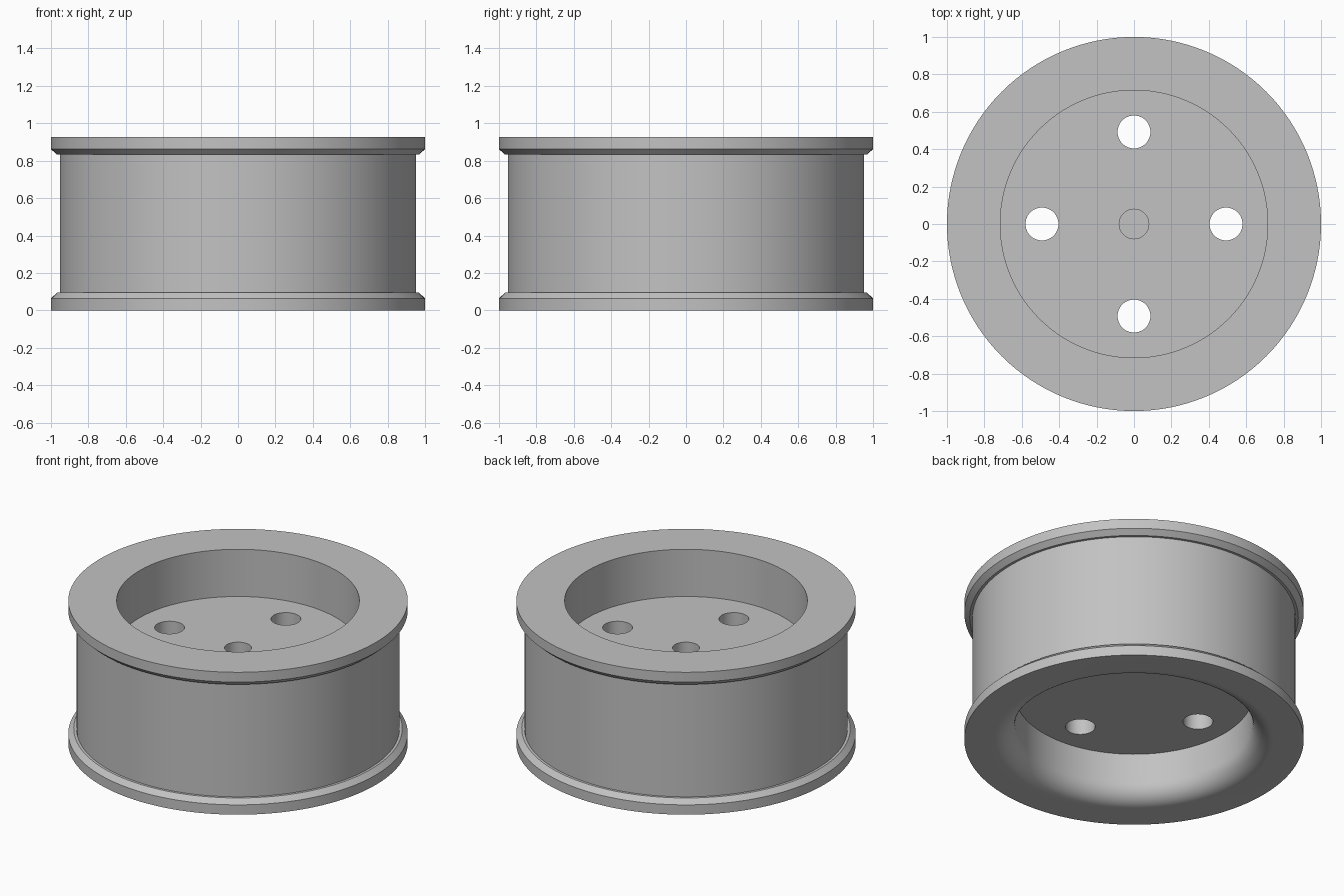
import bpy, bmesh, math

SIDES = 128
HEIGHT = 0.926

default = bpy.data.objects.get("Cube")
if default:
    bpy.data.objects.remove(default, do_unlink=True)

# Plain grey metal
grey = bpy.data.materials.new("grey_metal")
grey.use_nodes = True
colour = (0.54, 0.54, 0.54, 1)
grey.diffuse_color = colour
grey.node_tree.nodes["Principled BSDF"].inputs["Base Color"].default_value = colour


def lathe(name, profile, sides=SIDES, centre=(0, 0)):
    """Revolve (radius, z) points about z and cap both ends."""
    bm = bmesh.new()
    rings = []
    for r, z in profile:
        angles = [math.tau * i / sides for i in range(sides)]
        rings.append([bm.verts.new((centre[0] + r * math.cos(a),
                                    centre[1] + r * math.sin(a), z)) for a in angles])
    for low, high in zip(rings, rings[1:]):
        for i in range(sides):
            j = (i + 1) % sides
            bm.faces.new((low[i], low[j], high[j], high[i]))
    bm.faces.new(rings[0])
    bm.faces.new(rings[-1])
    bmesh.ops.recalc_face_normals(bm, faces=bm.faces)
    mesh = bpy.data.meshes.new(name)
    bm.to_mesh(mesh)
    bm.free()
    mesh.materials.append(grey)
    obj = bpy.data.objects.new(name, mesh)
    bpy.context.collection.objects.link(obj)
    return obj


# Rounded mouth of the lower recess
bore, fillet = 0.70, 0.12
mouth = [(bore + fillet * (1 - math.cos(t)), fillet * (1 - math.sin(t)))
         for t in (math.pi / 2 * i / 12 for i in range(13))]

# Outer wall: flange, chamfer and small ledge, mirrored at the top
rim = [(1.0, 0), (1.0, 0.064), (0.968, 0.094), (0.952, 0.094)]
upper_rim = [(r, HEIGHT - z) for r, z in reversed(rim)]

# Wheel body from the lower web face round to the upper web face
profile = [(bore, 0.306)] + mouth + rim + upper_rim + [(0.715, HEIGHT), (0.715, 0.619)]
wheel = lathe("wheel_body", profile)

# Four through holes and a blind centre hole
cutters = [lathe("bolt_hole_cutter", [(0.088, 0.2), (0.088, 0.75)], 48,
                 (0.492 * math.cos(k * math.pi / 2), 0.492 * math.sin(k * math.pi / 2)))
           for k in range(4)]
cutters.append(lathe("centre_hole_cutter", [(0.079, 0.46), (0.079, 0.75)], 48))

bpy.ops.object.select_all(action='DESELECT')
wheel.select_set(True)
bpy.context.view_layer.objects.active = wheel
for cutter in cutters:
    cutter.hide_render = True
    mod = wheel.modifiers.new("hole", 'BOOLEAN')
    mod.operation = 'DIFFERENCE'
    mod.solver = 'EXACT'
    mod.object = cutter
    bpy.ops.object.modifier_apply(modifier=mod.name)
    bpy.data.objects.remove(cutter, do_unlink=True)

bpy.ops.object.shade_smooth_by_angle(angle=math.radians(25))
